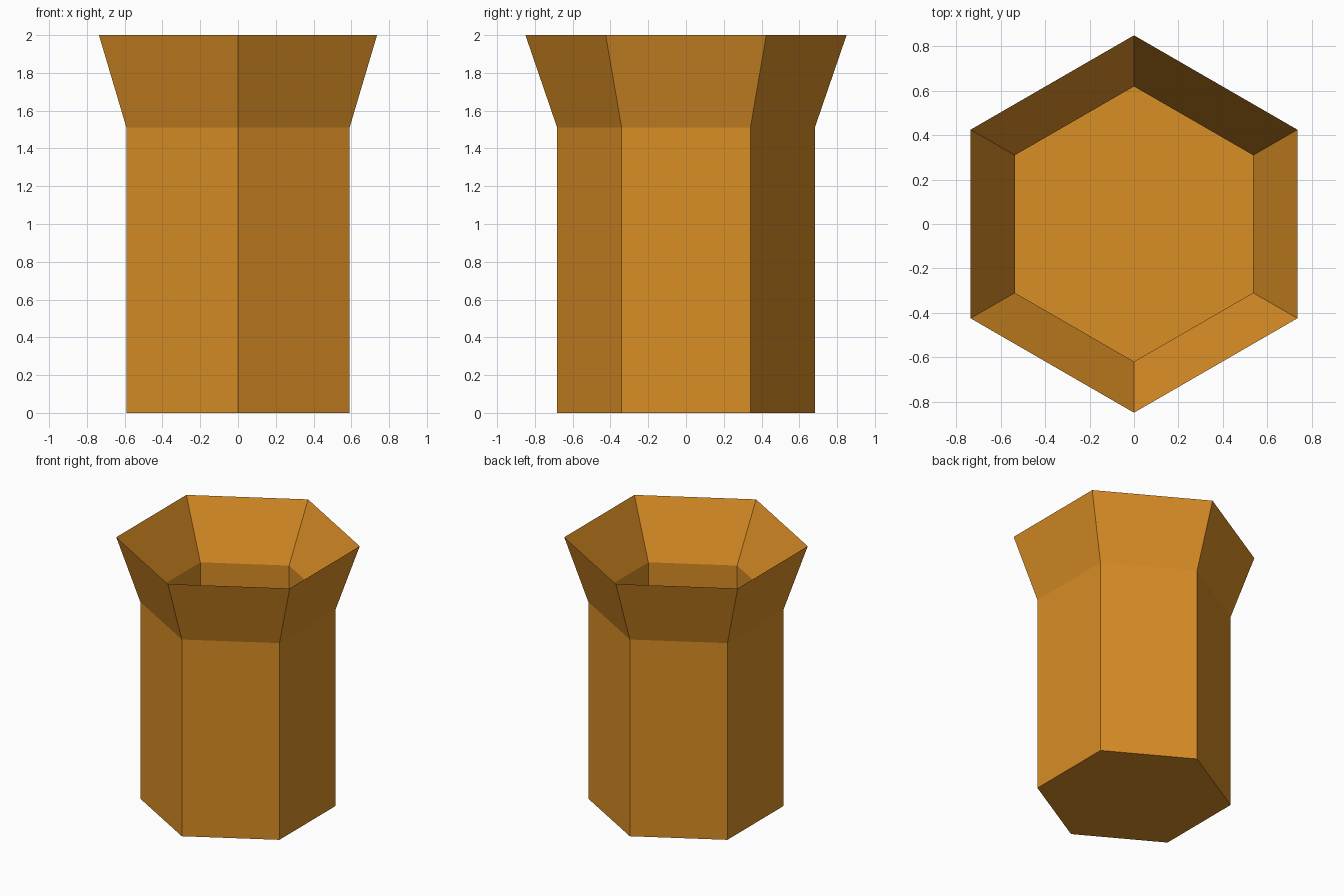
import bpy
import bmesh
from math import cos, sin, pi

SIDES = 6

cube = bpy.data.objects.get("Cube")
if cube:
    bpy.data.objects.remove(cube, do_unlink=True)

# Single amber colour
amber = bpy.data.materials.new("amber")
amber.use_nodes = True
amber.diffuse_color = (0.686, 0.266, 0.0185, 1)
amber.node_tree.nodes["Principled BSDF"].inputs["Base Color"].default_value = amber.diffuse_color

# Wall profile (radius, height): outer base, outer neck, sharp rim, inner neck, inner floor
profile = [(0.682, 0), (0.682, 1.51), (0.85, 2), (0.62, 1.58), (0.62, 0.07)]


def ring(bm, radius, height):
    """Hexagon of vertices with corners pointing to front and back."""
    angles = [pi / 2 + 2 * pi * i / SIDES for i in range(SIDES)]
    return [bm.verts.new((radius * cos(a), radius * sin(a), height)) for a in angles]


# Hollow hexagonal cup with a flared lip
bm = bmesh.new()
rings = [ring(bm, r, z) for r, z in profile]
for low, high in zip(rings, rings[1:]):
    for i in range(SIDES):
        j = (i + 1) % SIDES
        bm.faces.new((low[i], low[j], high[j], high[i]))

# Underside and inner floor
bm.faces.new(rings[0][::-1])
bm.faces.new(rings[-1])
bmesh.ops.recalc_face_normals(bm, faces=bm.faces)

mesh = bpy.data.meshes.new("flared_hexagonal_cup")
bm.to_mesh(mesh)
bm.free()
mesh.materials.append(amber)
cup = bpy.data.objects.new("flared_hexagonal_cup", mesh)
bpy.context.collection.objects.link(cup)
